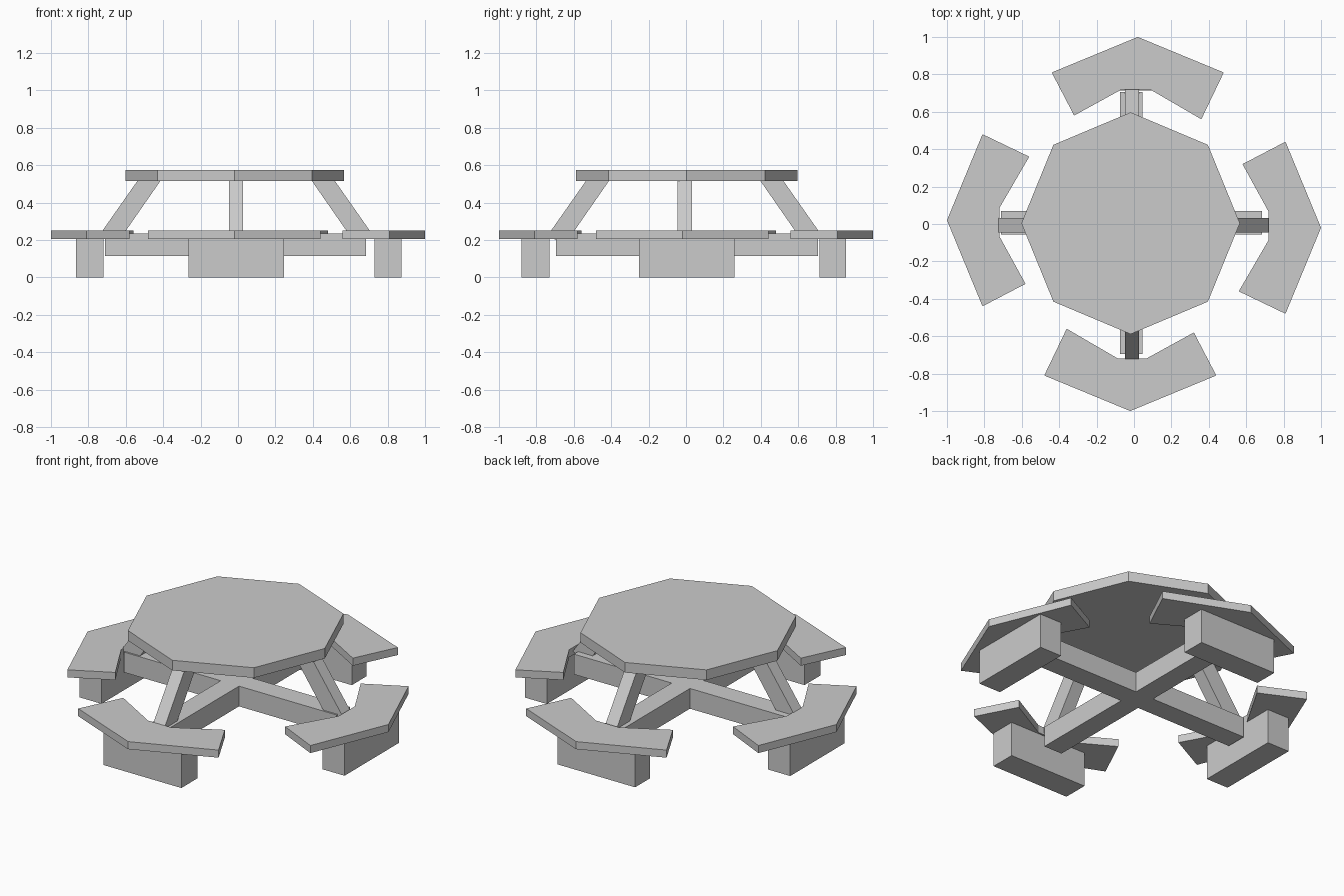
import bpy
import bmesh
from math import pi, cos, sin
from mathutils import Matrix, Vector

default = bpy.data.objects.get("Cube")
if default:
    bpy.data.objects.remove(default, do_unlink=True)

# One plain grey for the whole table
grey = bpy.data.materials.new("plain_grey")
grey.use_nodes = True
grey.diffuse_color = (0.6, 0.6, 0.6, 1)
grey.node_tree.nodes["Principled BSDF"].inputs["Base Color"].default_value = (0.6, 0.6, 0.6, 1)


def extrude(name, points, depth, matrix=Matrix()):
    """Extrude a flat outline by a vector and place it with a matrix."""
    bm = bmesh.new()
    face = bm.faces.new([bm.verts.new(p) for p in points])
    result = bmesh.ops.extrude_face_region(bm, geom=[face])
    moved = [v for v in result["geom"] if isinstance(v, bmesh.types.BMVert)]
    bmesh.ops.translate(bm, verts=moved, vec=depth)
    bm.transform(matrix)
    bmesh.ops.recalc_face_normals(bm, faces=bm.faces)
    mesh = bpy.data.meshes.new(name)
    bm.to_mesh(mesh)
    bm.free()
    mesh.materials.append(grey)
    obj = bpy.data.objects.new(name, mesh)
    bpy.context.collection.objects.link(obj)
    return obj


def box(name, x0, x1, y0, y1, z0, z1):
    outline = [(x0, y0, z0), (x1, y0, z0), (x1, y1, z0), (x0, y1, z0)]
    return extrude(name, outline, Vector((0, 0, z1 - z0)))


# Octagonal tabletop
octagon = [(-0.018 + 0.584 * cos(i * pi / 4), 0.004 + 0.593 * sin(i * pi / 4), 0.515)
           for i in range(8)]
extrude("tabletop", octagon, Vector((0, 0, 0.06)))

# Crossed floor beams
box("beam_across", -0.71, 0.685, -0.055, 0.07, 0.115, 0.235)
box("beam_lengthwise", -0.075, 0.045, -0.695, 0.705, 0.115, 0.235)

# Seat outline and slanted strut profile for the back side, turned to all sides
seat = [(0.02, 1.0), (-0.44, 0.81), (-0.32, 0.58), (-0.065, 0.72),
        (0.085, 0.72), (0.36, 0.56), (0.48, 0.81)]
strut = [(0.73, 0.228), (0.645, 0.17), (0.402, 0.52), (0.525, 0.52)]
seat_points = [(x, y, 0.205) for x, y in seat]
strut_points = [(-0.038, y, z) for y, z in strut]
strut_shift = Matrix.Translation((-0.01, -0.007, 0))
for i, side in enumerate(("back", "left", "front", "right")):
    turn = Matrix.Rotation(-i * pi / 2, 4, "Z")
    extrude(side + "_seat", seat_points, Vector((0, 0, 0.045)), turn)
    extrude(side + "_strut", strut_points, Vector((0.076, 0, 0)), strut_shift @ turn)

# Block feet under the seats
box("back_foot", -0.265, 0.245, 0.715, 0.855, 0, 0.205)
box("front_foot", -0.265, 0.245, -0.88, -0.73, 0, 0.205)
box("left_foot", 0.73, 0.873, -0.25, 0.26, 0, 0.205)
box("right_foot", -0.865, -0.72, -0.25, 0.26, 0, 0.205)
